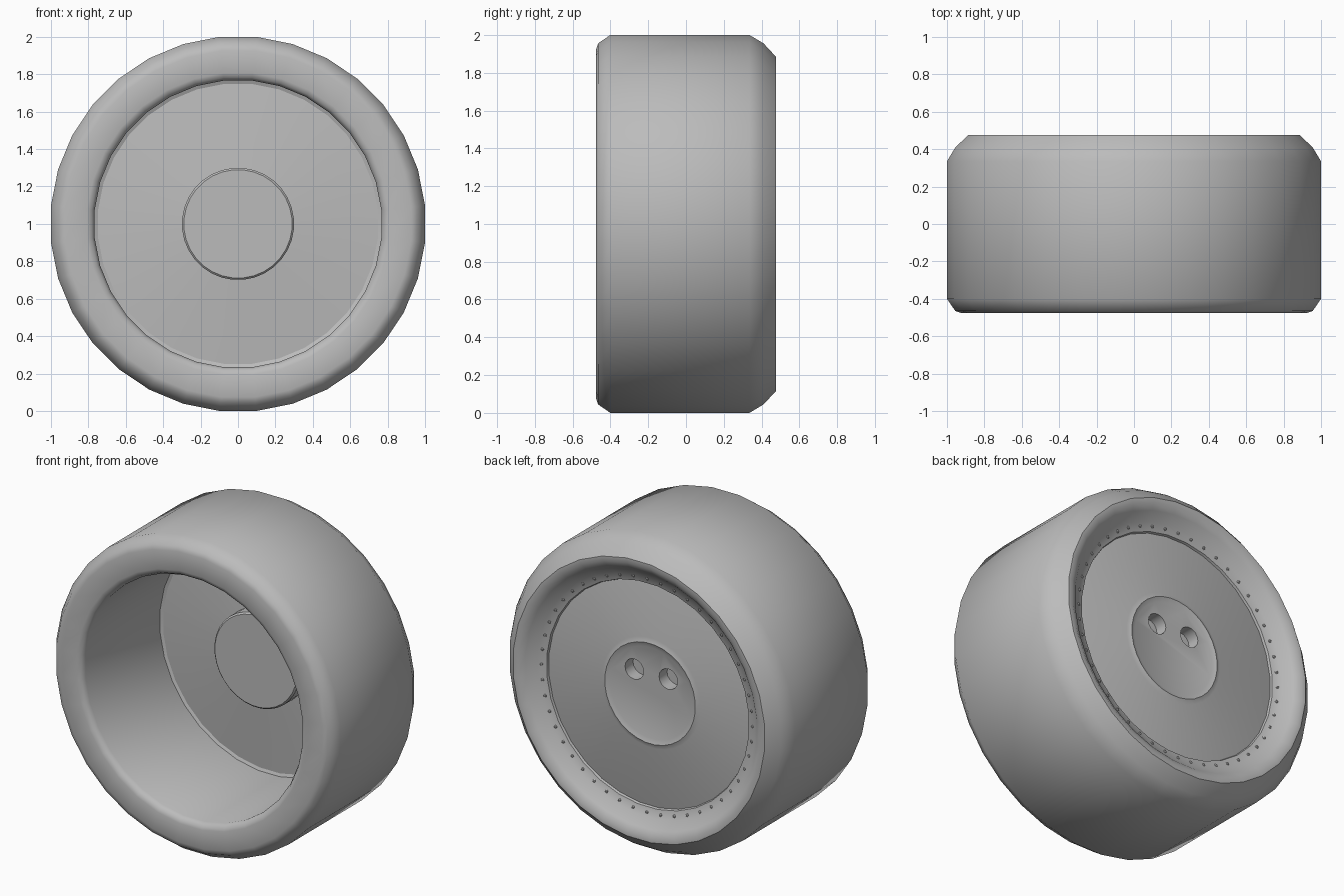
import bpy
import bmesh
import math
from mathutils import Matrix, Vector

SIDES = 32
cube = bpy.data.objects.get("Cube")
if cube:
    bpy.data.objects.remove(cube)

grey = bpy.data.materials.new("plain_grey")
grey.use_nodes = True
grey.diffuse_color = (0.5, 0.5, 0.5, 1)
grey.node_tree.nodes["Principled BSDF"].inputs["Base Color"].default_value = grey.diffuse_color


def finish(name, bm):
    bmesh.ops.recalc_face_normals(bm, faces=bm.faces)
    mesh = bpy.data.meshes.new(name)
    bm.to_mesh(mesh)
    bm.free()
    mesh.materials.append(grey)
    obj = bpy.data.objects.new(name, mesh)
    bpy.context.collection.objects.link(obj)
    return obj


def smooth(obj):
    bpy.ops.object.select_all(action="DESELECT")
    obj.select_set(True)
    bpy.context.view_layer.objects.active = obj
    bpy.ops.object.shade_smooth_by_angle(angle=math.radians(40))


def lathe(name, profile, closed=False):
    """Revolve (radius, y) points about the wheel axle; open ends get caps."""
    bm = bmesh.new()
    rings = []
    for radius, y in profile:
        ring = []
        for i in range(SIDES):
            a = math.tau * (i + 0.5) / SIDES
            ring.append(bm.verts.new((radius * math.cos(a), y, 1 + radius * math.sin(a))))
        rings.append(ring)
    pairs = list(zip(rings, rings[1:]))
    if closed:
        pairs.append((rings[-1], rings[0]))
    else:
        bm.faces.new(rings[0])
        bm.faces.new(rings[-1])
    for a, b in pairs:
        for i in range(SIDES):
            j = (i + 1) % SIDES
            bm.faces.new((a[i], a[j], b[j], b[i]))
    return finish(name, bm)


# Tyre: tread, rounded shoulders, open front and stepped back lip
smooth(lathe("tyre", [
    (0.77, 0.31), (0.77, -0.44), (0.785, -0.465), (0.81, -0.475), (0.93, -0.475),
    (0.96, -0.465), (1.005, -0.40), (1.005, 0.335), (0.96, 0.41), (0.89, 0.475),
    (0.86, 0.475), (0.82, 0.45), (0.77, 0.40), (0.715, 0.385), (0.70, 0.34),
], closed=True))

# Web disc with a raised front boss and a shallow bead around the back boss
disc = lathe("wheel_disc", [
    (0.29, 0.18), (0.30, 0.19), (0.30, 0.28), (0.78, 0.32),
    (0.78, 0.34), (0.70, 0.375), (0.35, 0.35), (0.32, 0.362), (0.29, 0.35),
])

# Two blind holes in the back boss
for side in (-1, 1):
    bm = bmesh.new()
    place = Matrix.Translation((side * 0.12, 0.35, 1.12)) @ Matrix.Rotation(math.pi / 2, 4, "X")
    bmesh.ops.create_cone(bm, cap_ends=True, segments=16, radius1=0.065,
                          radius2=0.065, depth=0.16, matrix=place)
    cutter = finish("hole_cutter", bm)
    cutter.hide_render = True
    cutter.hide_set(True)
    cut = disc.modifiers.new("hole", "BOOLEAN")
    cut.operation = "DIFFERENCE"
    cut.object = cutter

# Bake the holes and drop the cutters
baked = bpy.data.meshes.new_from_object(
    disc.evaluated_get(bpy.context.evaluated_depsgraph_get()))
disc.modifiers.clear()
disc.data = baked
for obj in [o for o in bpy.data.objects if o.name.startswith("hole_cutter")]:
    bpy.data.objects.remove(obj)
smooth(disc)

# Ring of small rivets inside the back lip
bm = bmesh.new()
for i in range(48):
    a = math.tau * i / 48
    spot = Vector((0.745 * math.cos(a), 0.39, 1 + 0.745 * math.sin(a)))
    bmesh.ops.create_icosphere(bm, subdivisions=1, radius=0.012,
                               matrix=Matrix.Translation(spot))
smooth(finish("rivets", bm))
